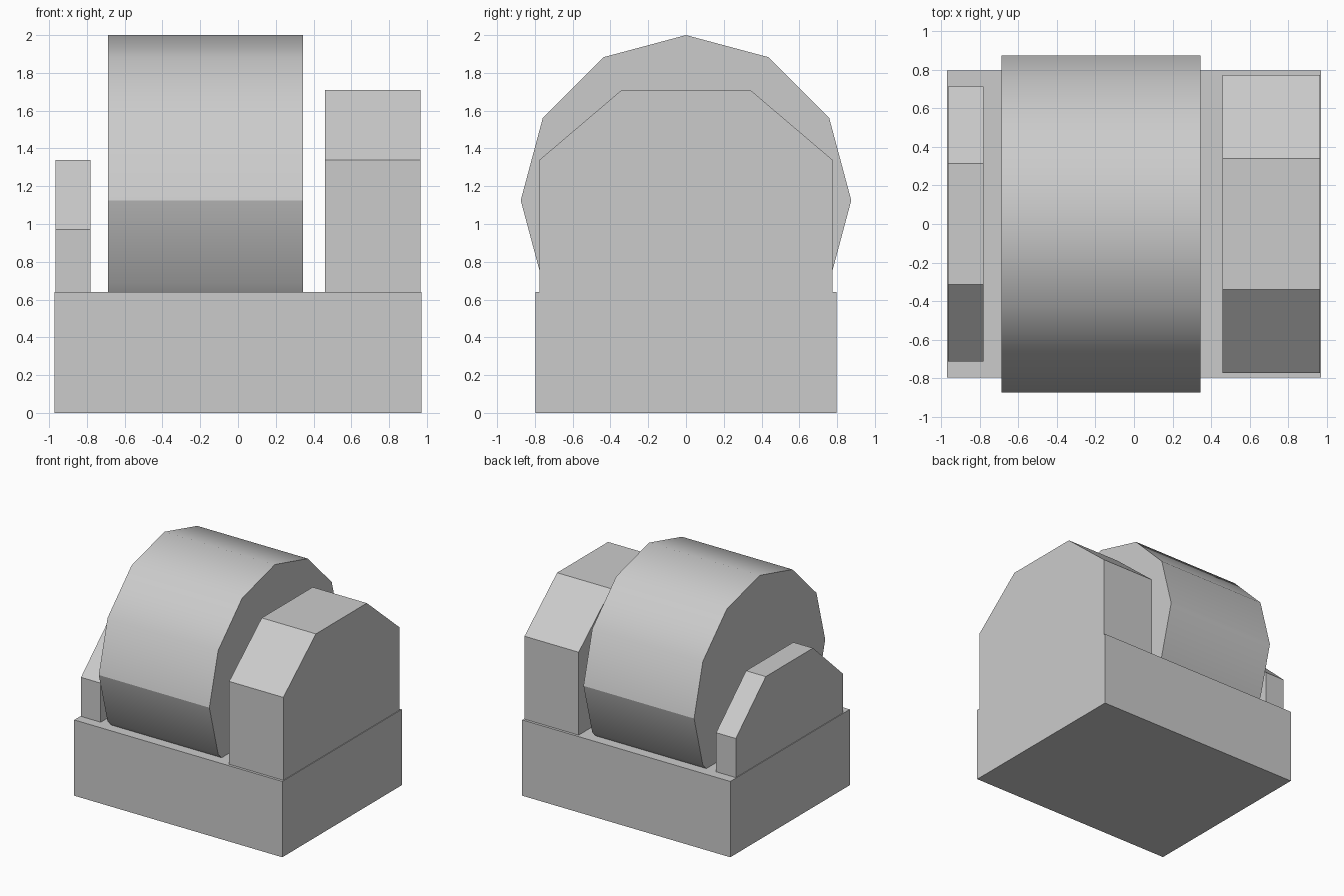
import bpy, bmesh, math

if "Cube" in bpy.data.objects:
    bpy.data.objects.remove(bpy.data.objects["Cube"])

grey = bpy.data.materials.new("plain grey")
grey.use_nodes = True
grey.diffuse_color = (0.6, 0.6, 0.6, 1)
grey.node_tree.nodes["Principled BSDF"].inputs["Base Color"].default_value = grey.diffuse_color


def extrude_profile(name, profile, x0, x1, smooth_sides=False, crease_z=None):
    """Extrude a (y, z) outline from x0 to x1."""
    bm = bmesh.new()
    cap = bm.faces.new([bm.verts.new((x0, y, z)) for y, z in profile])
    grown = bmesh.ops.extrude_face_region(bm, geom=[cap], use_keep_orig=True)
    moved = [g for g in grown["geom"] if isinstance(g, bmesh.types.BMVert)]
    bmesh.ops.translate(bm, verts=moved, vec=(x1 - x0, 0, 0))
    bmesh.ops.recalc_face_normals(bm, faces=bm.faces)
    for face in bm.faces:
        face.smooth = smooth_sides
    for edge in bm.edges:
        a, b = (v.co for v in edge.verts)
        along = abs(a.x - b.x) > 0.001
        on_crease = crease_z is not None and abs(a.z - crease_z) < 0.001
        edge.smooth = along and not on_crease
    mesh = bpy.data.meshes.new(name)
    bm.to_mesh(mesh)
    bm.free()
    mesh.materials.append(grey)
    obj = bpy.data.objects.new(name, mesh)
    bpy.context.collection.objects.link(obj)
    return obj


def block(half_depth, bottom, shoulder, half_top, top):
    """Symmetric outline with sloped shoulders."""
    right = [(half_depth, bottom), (half_depth, shoulder), (half_top, top)]
    return right + [(-y, z) for y, z in reversed(right)]


BASE_TOP = 0.64

# Base slab
base = [(-0.797, 0), (0.797, 0), (0.797, BASE_TOP), (-0.797, BASE_TOP)]
extrude_profile("base", base, -0.972, 0.972)

# Side housings with chamfered shoulders
extrude_profile("left_housing", block(0.775, BASE_TOP, 1.34, 0.34, 1.71), 0.46, 0.966)
extrude_profile("right_housing", block(0.715, BASE_TOP, 0.97, 0.315, 1.34), -0.966, -0.782)

# Twelve-sided drum sunk into the base, creased at its widest line
radius, centre_z = 0.875, 1.125
drum = [(radius * math.sin(i * math.pi / 6), centre_z + radius * math.cos(i * math.pi / 6))
        for i in range(12)]
extrude_profile("drum", drum, -0.688, 0.345, smooth_sides=True, crease_z=centre_z)
